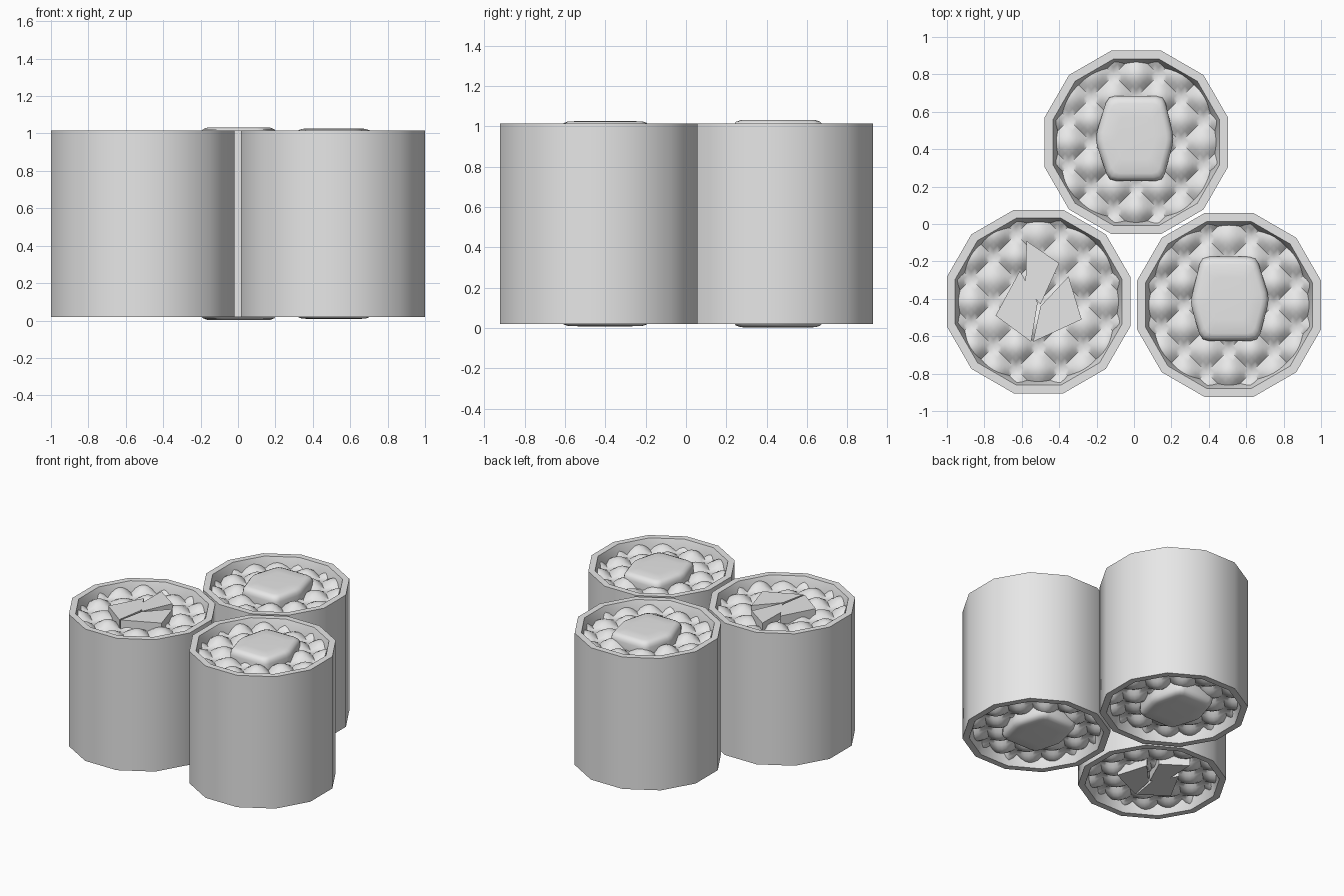
import bpy, bmesh, math, random
from mathutils import Matrix, Vector

if "Cube" in bpy.data.objects:
    bpy.data.objects.remove(bpy.data.objects["Cube"])

random.seed(4)
grey = bpy.data.materials.new("light grey")
grey.diffuse_color = (0.8, 0.8, 0.8, 1)
grey.use_nodes = True
grey.node_tree.nodes["Principled BSDF"].inputs["Base Color"].default_value = grey.diffuse_color

MID, BOTTOM, TOP = 0.5175, 0.02, 1.015
C15 = math.cos(math.radians(15))


def finish(bm, name, angle=35):
    mesh = bpy.data.meshes.new(name)
    bmesh.ops.recalc_face_normals(bm, faces=bm.faces)
    bm.to_mesh(mesh)
    bm.free()
    ob = bpy.data.objects.new(name, mesh)
    bpy.context.collection.objects.link(ob)
    mesh.materials.append(grey)
    bpy.ops.object.select_all(action='DESELECT')
    ob.select_set(True)
    bpy.context.view_layer.objects.active = ob
    bpy.ops.object.shade_smooth_by_angle(angle=math.radians(angle))
    return ob


def skin(bm, rings, closed=False):
    """Join rings of points with quads; cap the ends unless closed."""
    loops = [[bm.verts.new(p) for p in r] for r in rings]
    n = len(loops[0])
    pairs = list(zip(loops, loops[1:]))
    if closed:
        pairs.append((loops[-1], loops[0]))
    for a, b in pairs:
        for i in range(n):
            j = (i + 1) % n
            bm.faces.new((a[i], a[j], b[j], b[i]))
    if not closed:
        bm.faces.new(loops[0])
        bm.faces.new(loops[-1])


def wrapper(cx, cy, name):
    """Twelve-sided tube with inner walls that taper below each rim."""
    profile = [(0.491, BOTTOM), (0.491, TOP), (0.446, TOP), (0.415, 0.92),
               (0.415, 2 * MID - 0.92), (0.446, BOTTOM)]
    rings = []
    for apothem, z in profile:
        r = apothem / C15
        rings.append([(cx + r * math.cos(math.radians(15 + 30 * k)),
                       cy + r * math.sin(math.radians(15 + 30 * k)), z)
                      for k in range(12)])
    bm = bmesh.new()
    skin(bm, rings, closed=True)
    finish(bm, name)


def rice(cx, cy, name):
    """Quilted bumpy discs at both ends."""
    bm = bmesh.new()
    cell = 0.17
    for side in (1, -1):
        part = bmesh.new()
        bmesh.ops.create_grid(part, x_segments=36, y_segments=36, size=0.51)
        amp = {}
        for v in part.verts:
            u, w = v.co.x / cell, v.co.y / cell
            key = (math.floor(u + 1e-4), math.floor(w + 1e-4))
            a = amp.setdefault(key, random.uniform(0.04, 0.06))
            bump = abs(math.sin(math.pi * u) * math.sin(math.pi * w))
            v.co.z = MID + side * (0.935 + a * bump ** 0.8 - MID)
        bmesh.ops.rotate(part, verts=part.verts, cent=(0, 0, 0),
                         matrix=Matrix.Rotation(math.radians(45), 3, 'Z'))
        # trim to the wrapper, hiding the edge inside its wall
        for k in range(12):
            t = math.radians(30 * k)
            n = Vector((math.cos(t), math.sin(t), 0))
            bmesh.ops.bisect_plane(part, geom=part.verts[:] + part.edges[:] + part.faces[:],
                                   plane_co=n * 0.455, plane_no=n, clear_outer=True)
        bmesh.ops.translate(part, verts=part.verts, vec=(cx, cy, 0))
        if side < 0:
            bmesh.ops.reverse_faces(part, faces=part.faces)
        tmp = bpy.data.meshes.new("tmp")
        part.to_mesh(tmp)
        part.free()
        bm.from_mesh(tmp)
        bpy.data.meshes.remove(tmp)
    finish(bm, name, 40)


def filling(outline, height, name):
    """Soft block with pillowed ends."""
    # round each corner of the outline
    pts, n = [], len(outline)
    for i in range(n):
        p, c, q = (Vector(outline[(i + d) % n]) for d in (-1, 0, 1))
        a, b = c + (p - c).normalized() * 0.04, c + (q - c).normalized() * 0.04
        for t in (0, 0.5, 1):
            pts.append(a * (1 - t) ** 2 + c * 2 * t * (1 - t) + b * t * t)
    centre = sum(pts, Vector((0, 0))) / len(pts)
    half = height - MID
    steps = [(1, half - 0.09), (1, half - 0.045), (0.975, half - 0.025),
             (0.92, half - 0.01), (0.82, half - 0.002), (0.5, half)]
    steps = [(s, -h) for s, h in reversed(steps)] + steps
    rings = [[(*(centre + (p - centre) * s), MID + h) for p in pts] for s, h in steps]
    bm = bmesh.new()
    skin(bm, rings)
    finish(bm, name, 50)


def strip(outline, name):
    """Hard-edged filling strip running the length of the roll."""
    bm = bmesh.new()
    skin(bm, [[(x, y, z) for x, y in outline] for z in (0.03, 1.005)])
    finish(bm, name, 20)


# three rolls
for label, cx, cy in (("left", -0.51, -0.415), ("back", 0.012, 0.437),
                      ("right", 0.508, -0.433)):
    wrapper(cx, cy, label + "_wrapper")
    rice(cx, cy, label + "_rice")

# soft fillings
filling([(-0.14, 0.685), (0.16, 0.685), (0.215, 0.455), (0.155, 0.23),
         (-0.135, 0.23), (-0.21, 0.455)], 1.033, "back_filling")
filling([(0.36, -0.175), (0.655, -0.175), (0.725, -0.40), (0.665, -0.625),
         (0.36, -0.625), (0.30, -0.42)], 1.027, "right_filling")

# cut strips in the left roll
strip([(-0.575, -0.09), (-0.40, -0.21), (-0.50, -0.43), (-0.58, -0.34)], "back_strip")
strip([(-0.61, -0.25), (-0.515, -0.42), (-0.55, -0.63), (-0.74, -0.49)], "left_strip")
strip([(-0.35, -0.28), (-0.28, -0.51), (-0.54, -0.63), (-0.50, -0.44)], "right_strip")
